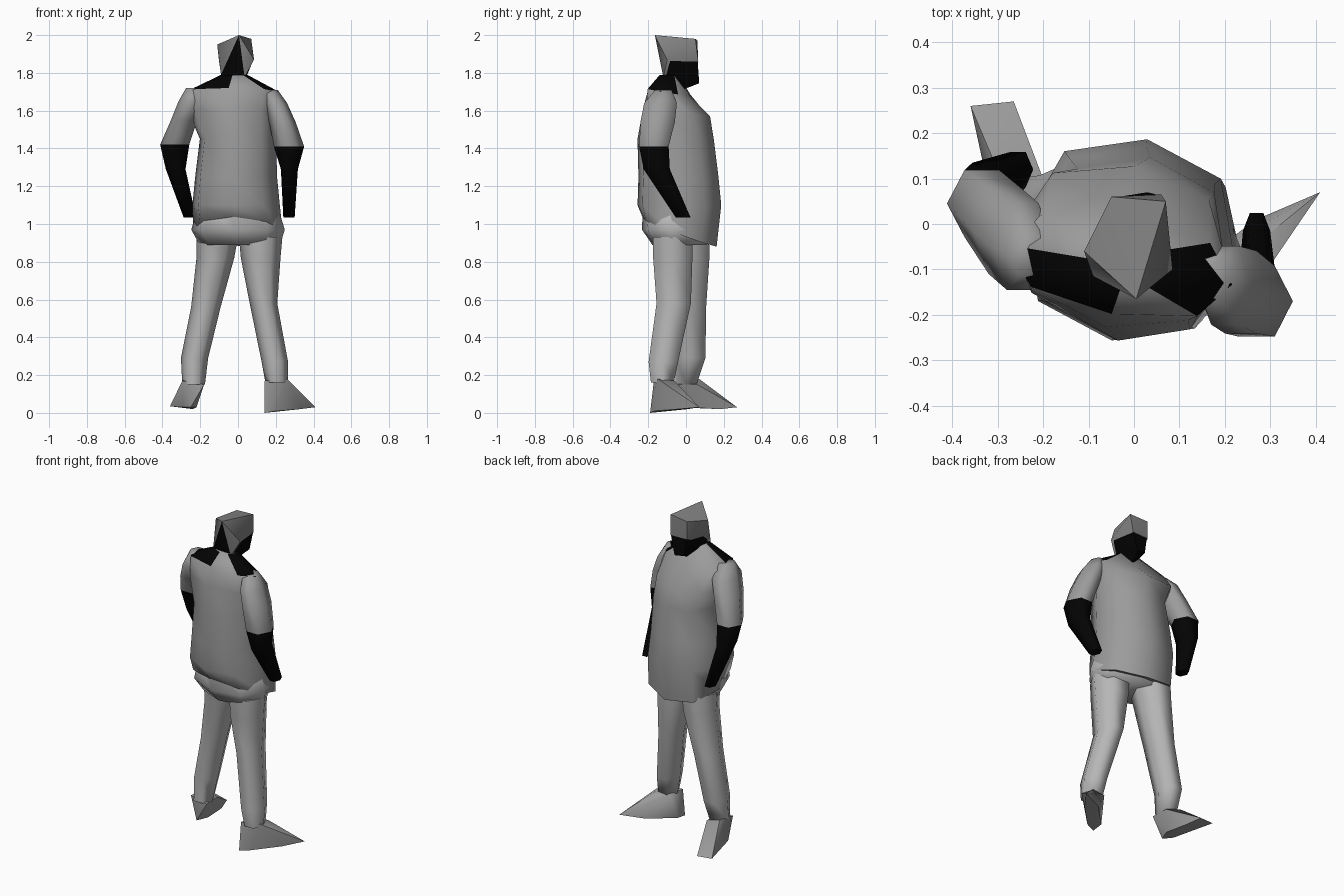
import bpy, bmesh, math
from mathutils import Vector


def material(name, v):
    m = bpy.data.materials.new(name)
    m.diffuse_color = (v, v, v, 1)
    return m


black = material("black", 0.001)
cloth = material("jacket_grey", 0.33)
trouser = material("trouser_grey", 0.47)
skin = material("head_grey", 0.22)
leather = material("shoe_grey", 0.33)


def finish(bm, name, mat, dark=None, angle=80):
    """Turn the bmesh into a shaded object; dark(centre) picks the black faces."""
    bmesh.ops.recalc_face_normals(bm, faces=bm.faces)
    me = bpy.data.meshes.new(name)
    me.materials.append(mat)
    me.materials.append(black)
    if dark:
        for f in bm.faces:
            f.material_index = int(dark(f.calc_center_median()))
    bm.to_mesh(me)
    bm.free()
    ob = bpy.data.objects.new(name, me)
    bpy.context.collection.objects.link(ob)
    bpy.ops.object.select_all(action='DESELECT')
    bpy.context.view_layer.objects.active = ob
    ob.select_set(True)
    bpy.ops.object.shade_smooth_by_angle(angle=math.radians(angle))
    return ob


def loft(name, mat, rings, n=6, yaw=0, dark=None, power=1.0):
    """Rings are (x, y, z, rx, ry, front_drop); skin them and cap the ends."""
    bm = bmesh.new()
    loops = []
    for cx, cy, z, rx, ry, *drop in rings:
        loop = []
        for i in range(n):
            a = 2 * math.pi * i / n
            c, s = math.cos(a), math.sin(a)
            u = math.copysign(abs(c) ** power, c) * rx
            v = math.copysign(abs(s) ** power, s) * ry
            x = u * math.cos(yaw) - v * math.sin(yaw)
            y = u * math.sin(yaw) + v * math.cos(yaw)
            loop.append(bm.verts.new((cx + x, cy + y, z - (drop[0] * s if drop else 0))))
        loops.append(loop)
    for a, b in zip(loops, loops[1:]):
        for i in range(n):
            j = (i + 1) % n
            bm.faces.new((a[i], a[j], b[j], b[i]))
    bm.faces.new(loops[0])
    bm.faces.new(loops[-1])
    return finish(bm, name, mat, dark)


def hull(name, mat, points, dark=None, angle=50):
    bm = bmesh.new()
    for p in points:
        bm.verts.new(Vector(p))
    bmesh.ops.convex_hull(bm, input=bm.verts)
    bmesh.ops.delete(bm, geom=[v for v in bm.verts if not v.link_faces], context='VERTS')
    return finish(bm, name, mat, dark, angle)


# Jacket with a hem that drops at the belly side (+y)
loft("jacket", cloth, [
    (-0.02, -0.09, 1.79, 0.07, 0.05),
    (-0.03, -0.09, 1.70, 0.25, 0.11, 0.02),
    (-0.03, -0.05, 1.59, 0.235, 0.18, 0.02),
    (0.0, -0.055, 1.45, 0.205, 0.205),
    (-0.01, -0.04, 1.25, 0.22, 0.215),
    (-0.01, -0.035, 1.10, 0.235, 0.225),
    (0.0, -0.035, 0.96, 0.24, 0.20, 0.08),
], n=8, yaw=math.radians(-10), power=0.85,
    dark=lambda c: c.z > 1.7 and abs(c.x) > 0.08 and c.y < -0.08)

# Trouser seat
loft("trouser_seat", trouser, [
    (0.0, -0.05, 1.10, 0.21, 0.18),
    (0.0, -0.05, 0.97, 0.25, 0.185),
    (0.01, -0.035, 0.89, 0.215, 0.145),
], n=8, yaw=math.radians(-8))

# Legs
loft("right_leg", trouser, [
    (0.12, -0.07, 0.93, 0.115, 0.12),
    (0.12, -0.07, 0.82, 0.105, 0.12),
    (0.135, -0.065, 0.58, 0.073, 0.105),
    (0.195, -0.12, 0.27, 0.07, 0.09),
    (0.205, -0.125, 0.16, 0.06, 0.07),
])
loft("left_leg", trouser, [
    (-0.11, 0.01, 0.93, 0.11, 0.13),
    (-0.12, 0.02, 0.82, 0.1, 0.12),
    (-0.17, 0.02, 0.56, 0.078, 0.1),
    (-0.23, 0.025, 0.29, 0.072, 0.09),
    (-0.235, 0.0, 0.15, 0.06, 0.065),
])

# Shoes
hull("right_shoe", leather, [
    (0.14, -0.17, 0.17), (0.26, -0.15, 0.18), (0.25, -0.06, 0.17), (0.16, -0.07, 0.17),
    (0.14, -0.19, 0.0), (0.14, -0.12, 0.01), (0.20, -0.17, 0.01),
    (0.27, 0.01, 0.02), (0.33, -0.04, 0.02), (0.41, 0.07, 0.03)])
hull("left_shoe", leather, [
    (-0.295, -0.04, 0.17), (-0.18, -0.05, 0.15), (-0.185, 0.06, 0.15), (-0.28, 0.07, 0.18),
    (-0.25, -0.05, 0.03), (-0.29, 0.0, 0.03), (-0.22, 0.02, 0.03),
    (-0.36, 0.26, 0.035), (-0.265, 0.27, 0.03), (-0.24, 0.18, 0.02)])

# Arms with black forearms, shoulders sunk into the jacket
low = lambda c: c.z < 1.38
loft("right_arm", cloth, [
    (0.17, -0.12, 1.71, 0.04, 0.05),
    (0.20, -0.135, 1.64, 0.06, 0.10),
    (0.235, -0.15, 1.54, 0.07, 0.105),
    (0.27, -0.17, 1.41, 0.08, 0.09),
    (0.272, -0.155, 1.29, 0.045, 0.08),
    (0.27, -0.015, 1.035, 0.03, 0.045),
], dark=low)
loft("left_arm", cloth, [
    (-0.23, -0.07, 1.72, 0.045, 0.05),
    (-0.245, -0.05, 1.65, 0.07, 0.11),
    (-0.285, -0.015, 1.55, 0.07, 0.11),
    (-0.335, 0.045, 1.42, 0.077, 0.085),
    (-0.33, 0.07, 1.29, 0.052, 0.075),
    (-0.255, 0.12, 1.035, 0.033, 0.045),
], dark=low)

# Head with a black wedge at the nape, then jaw and neck
hull("head", skin, [
    (0.005, -0.165, 2.0), (-0.11, -0.06, 1.95), (-0.05, 0.06, 1.97), (0.07, 0.05, 1.98),
    (0.085, -0.10, 1.87), (-0.10, -0.05, 1.86), (-0.05, 0.06, 1.86), (0.06, 0.065, 1.86),
    (-0.09, -0.115, 1.79), (0.035, -0.12, 1.775)],
    dark=lambda c: c.z < 1.82 or (c.y < -0.12 and c.x < 0.03 and c.z < 1.9))
hull("jaw_and_neck", black, [
    (0.08, -0.085, 1.865), (-0.095, -0.045, 1.86), (-0.045, 0.058, 1.86), (0.06, 0.062, 1.86),
    (0.03, 0.07, 1.745), (-0.03, 0.06, 1.76),
    (-0.085, -0.105, 1.78), (0.03, -0.11, 1.765), (0.0, -0.02, 1.71)])
